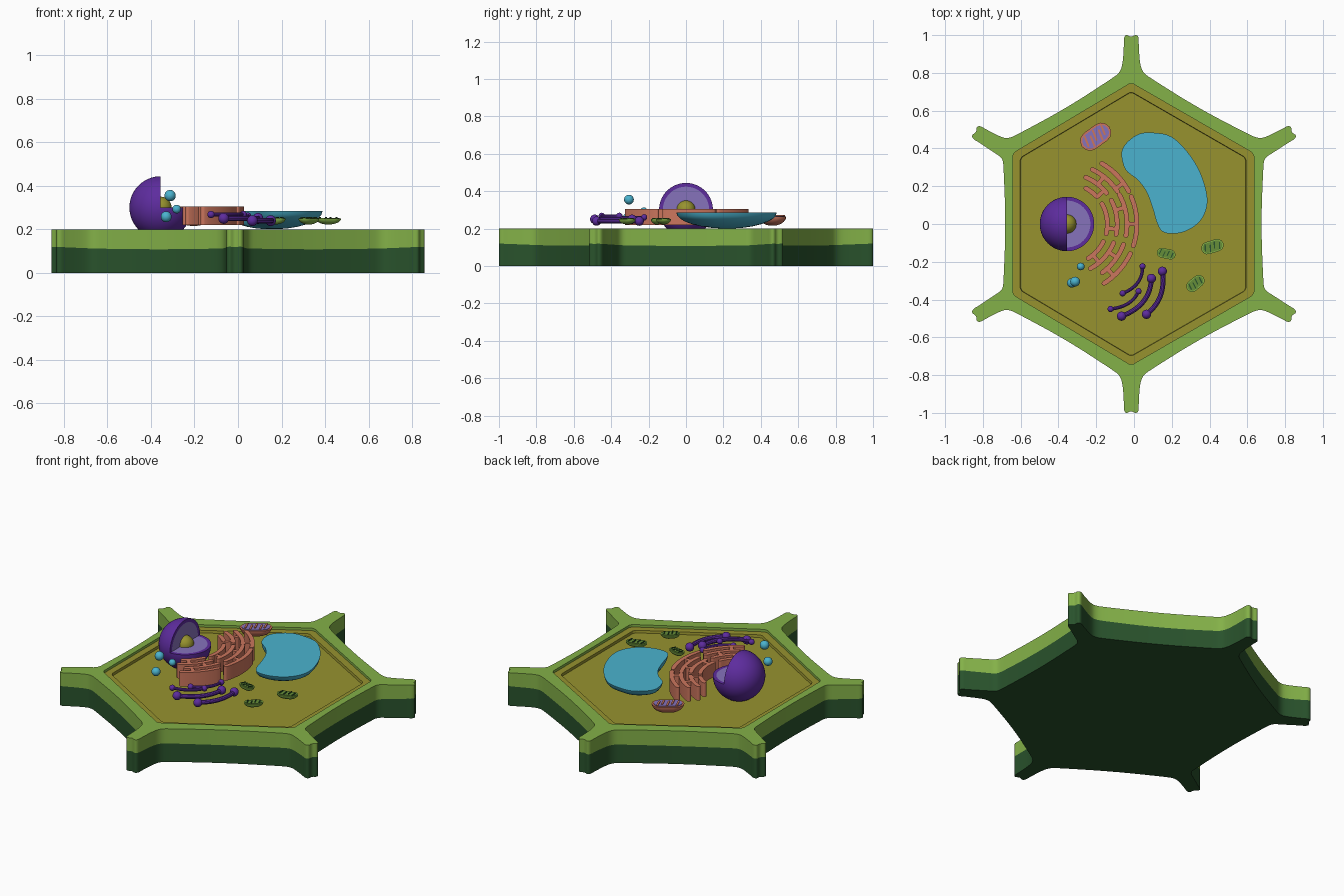
import bpy, bmesh, math
from mathutils import Vector, Matrix

if "Cube" in bpy.data.objects:
    bpy.data.objects.remove(bpy.data.objects["Cube"])

def mat(name, c):
    m = bpy.data.materials.new(name)
    m.diffuse_color = (*c, 1)
    m.use_nodes = True
    m.node_tree.nodes["Principled BSDF"].inputs["Base Color"].default_value = m.diffuse_color
    return m

LIGHT = mat("light_green", (0.23, 0.44, 0.065))
DARK = mat("dark_green", (0.022, 0.085, 0.025))
OLIVE = mat("olive", (0.31, 0.29, 0.028))
CYAN = mat("cyan", (0.07, 0.45, 0.62))
PURPLE = mat("purple", (0.11, 0.025, 0.34))
LAVENDER = mat("lavender", (0.24, 0.17, 0.50))
PINK = mat("salmon", (0.60, 0.18, 0.11))
MID = mat("leaf_green", (0.13, 0.27, 0.04))

def finish(bm, name, mats, angle=35):
    bmesh.ops.recalc_face_normals(bm, faces=bm.faces)
    me = bpy.data.meshes.new(name)
    bm.to_mesh(me)
    bm.free()
    for m in mats:
        me.materials.append(m)
    me.shade_smooth()
    me.set_sharp_from_angle(angle=math.radians(angle))
    ob = bpy.data.objects.new(name, me)
    bpy.context.collection.objects.link(ob)
    return ob

def bridge(bm, a, b, mi=0, closed=True):
    n = len(a)
    for i in range(n if closed else n - 1):
        j = (i + 1) % n
        bm.faces.new((a[i], a[j], b[j], b[i])).material_index = mi

def ring(bm, pts):
    return [bm.verts.new(p) for p in pts]

def prism(bm, outline, z0, z1, mi=0):
    a = ring(bm, [(x, y, z0) for x, y in outline])
    b = ring(bm, [(x, y, z1) for x, y in outline])
    bridge(bm, a, b, mi)
    bm.faces.new(a).material_index = mi
    bm.faces.new(b).material_index = mi

def bowl(bm, outline, ztop, depth, mi=0):
    # flat top, rounded underside
    n = len(outline)
    cx, cy = sum(p[0] for p in outline) / n, sum(p[1] for p in outline) / n
    prev = None
    for k in range(8):
        t = k / 7 * 1.45
        s, z = math.cos(t), ztop - depth * math.sin(t)
        r = ring(bm, [(cx + (x - cx) * s, cy + (y - cy) * s, z) for x, y in outline])
        if prev:
            bridge(bm, prev, r, mi)
        else:
            bm.faces.new(r).material_index = mi
        prev = r
    bm.faces.new(prev).material_index = mi

def ribbon(path, w):
    # outline of a strip with round ends along a 2D path
    P = [Vector(p) for p in path]
    T = [(P[min(i + 1, len(P) - 1)] - P[max(i - 1, 0)]).normalized() for i in range(len(P))]
    N = [Vector((-t.y, t.x)) for t in T]
    h = w / 2
    cap = lambda p, t, n: [p + (n * math.cos(a) + t * math.sin(a)) * h
                           for a in (math.pi * k / 6 for k in range(1, 6))]
    return ([p + n * h for p, n in zip(P, N)] + cap(P[-1], T[-1], N[-1])
            + [p - n * h for p, n in zip(P[::-1], N[::-1])] + cap(P[0], -T[0], -N[0]))

def ball(bm, c, r, seg=20):
    bmesh.ops.create_uvsphere(bm, u_segments=seg, v_segments=seg // 2 + 2, radius=r,
                              matrix=Matrix.Translation(c))

# cell wall outline: six flared arms on a hexagon
arm = [(.77, -.10), (.80, -.06), (.85, -.045), (.95, -.039), (.985, -.04), (1, -.025), (.985, 0)]
arm += [(u, -v) for u, v in arm[-2::-1]]
out = []
for k in range(6):
    a = math.radians(30 + 60 * k)
    f = 1 if k in (1, 4) else .982
    for u, v in arm:
        u *= f if u > .82 else 1
        out.append((u * math.cos(a) - v * math.sin(a), u * math.sin(a) + v * math.cos(a)))
    a += math.radians(30)
    out.append((.705 * math.cos(a), .705 * math.sin(a)))
out = [(x * .963, y) if abs(x) < .74 and abs(y) < .36 else (x, y) for x, y in out]
for _ in range(2):
    out = [tuple(p[i] * w + q[i] * (1 - w) for i in (0, 1))
           for p, q in zip(out, out[1:] + out[:1]) for w in (.75, .25)]
s = 1 / max(y for x, y in out)
sx = .857 / max(x for x, y in out)
out = [(x * sx, y * s) for x, y in out]
skew = lambda x: x - .015 * (1 - min(1, abs(x) / .86))

def hexring(ap, z):
    pts = []
    for x, y in out:
        t = math.atan2(y, x)
        d = (t + math.pi / 6) % (math.pi / 3) - math.pi / 6
        r = min(ap / math.cos(d), ap * 1.145)
        pts.append((skew(r * math.cos(t)), r * math.sin(t) * 1.015, z))
    return pts

outer = lambda zf: [(skew(x), y, zf(x, y)) for x, y in out]
bm = bmesh.new()
r0 = ring(bm, outer(lambda x, y: 0))
r1 = ring(bm, outer(lambda x, y: .108 + .04 * min(.3, max(0, math.hypot(x, y) - .7))))
r2 = ring(bm, outer(lambda x, y: .2))
r3 = ring(bm, hexring(.638, .2))
r4 = ring(bm, hexring(.638, .18))
bm.faces.new(r0).material_index = 1
bridge(bm, r0, r1, 1)
bridge(bm, r1, r2)
bridge(bm, r2, r3)
bridge(bm, r3, r4)
finish(bm, "cell_wall", [LIGHT, DARK])

# cytoplasm floor with stepped ledge
bm = bmesh.new()
a = ring(bm, hexring(.638, .185))
b = ring(bm, hexring(.598, .185))
c = ring(bm, hexring(.596, .17))
bridge(bm, a, b)
bridge(bm, b, c)
bm.faces.new(c)
ob = finish(bm, "cytoplasm", [OLIVE])

# nucleus: half disc spun 270 degrees about y, caps show shell and inside
C, R, RI = Vector((-.355, 0, .3)), .144, .124
bm = bmesh.new()
def arc(r, ang, n=32):
    return ring(bm, [C + Vector((r * math.sin(p) * math.cos(ang), -r * math.cos(p),
                                 r * math.sin(p) * math.sin(ang)))
                     for p in (math.pi * j / n for j in range(n + 1))])
spins = [arc(R, math.radians(90 + 270 * i / 48)) for i in range(49)]
for p, q in zip(spins, spins[1:]):
    bridge(bm, p, q, 0, False)
for sp, ang in ((spins[0], math.pi / 2), (spins[-1], 0)):
    inner = arc(RI, ang)
    bridge(bm, sp, inner, 0, False)
    bm.faces.new(inner).material_index = 1
bmesh.ops.remove_doubles(bm, verts=bm.verts, dist=1e-5)
finish(bm, "nucleus", [PURPLE, LAVENDER])

bm = bmesh.new()
ball(bm, C, .05, 28)
finish(bm, "nucleolus", [OLIVE])

# vacuole from a smooth closed outline
V = [(-.066, .377), (-.034, .435), (.03, .478), (.108, .483), (.198, .462), (.282, .383),
     (.351, .272), (.388, .14), (.372, .05), (.319, -.013), (.24, -.048), (.16, -.045),
     (.124, 0), (.098, .087), (.066, .171), (.018, .235), (-.045, .288)]
V = [Vector(p) for p in V]
pts = []
for i in range(len(V)):
    p0, p1, p2, p3 = (V[(i + k) % len(V)] for k in (-1, 0, 1, 2))
    for t in (0, .25, .5, .75):
        pts.append(.5 * (2 * p1 + (p2 - p0) * t + (2 * p0 - 5 * p1 + 4 * p2 - p3) * t * t
                         + (3 * p1 - p0 - 3 * p2 + p3) * t ** 3))
bm = bmesh.new()
bowl(bm, pts, .285, .085)
finish(bm, "vacuole", [CYAN])

# endoplasmic reticulum: curved walls around the nucleus, joined by short bridges
bm = bmesh.new()
pol = lambda r, d: (C.x + r * math.cos(math.radians(d)), r * math.sin(math.radians(d)))
groups = [((28, 60), (33, 65), (38, 68), (44, 62), (36, 52, 42)),
          ((-18, 23), (-11, 29), (-12, 28), (-14, 30), (0, 16, -6)),
          ((-58, -25), (-54, -20), (-62, -22), (-58, -26), (-48, -34, -50))]
for g in groups:
    for r, (d0, d1) in zip((.37, .318, .266, .214), g):
        prism(bm, ribbon([pol(r, d0 + (d1 - d0) * k / 10) for k in range(11)], .025), .22, .305)
    for r, d in zip((.37, .318, .266), g[4]):
        prism(bm, ribbon([pol(r, d), pol(r - .052, d)], .022), .221, .304)
finish(bm, "endoplasmic_reticulum", [PINK])

# golgi: curved tubes with bulbs at both ends
golgi = [((.045, -.224), (.02, -.31), (-.06, -.367), .26, .009, .017),
         ((.092, -.288), (.05, -.41), (-.066, -.488), .25, .013, .025),
         ((.15, -.25), (.14, -.38), (.066, -.478), .24, .013, .025),
         ((.024, -.356), (-.03, -.42), (-.124, -.45), .268, .009, .017)]
bm = bmesh.new()
for a, m, b, z, r, rb in golgi:
    a, m, b = Vector(a), Vector(m), Vector(b)
    P = [a * (1 - t) * (1 - 2 * t) + m * 4 * t * (1 - t) + b * t * (2 * t - 1)
         for t in (k / 16 for k in range(17))]
    prev = None
    for i, p in enumerate(P):
        t = (P[min(i + 1, 16)] - P[max(i - 1, 0)]).normalized()
        cur = ring(bm, [(p.x - t.y * r * math.cos(q), p.y + t.x * r * math.cos(q), z + r * math.sin(q))
                        for q in (math.tau * k / 10 for k in range(10))])
        if prev:
            bridge(bm, prev, cur)
        prev = cur
    for e in (a, b):
        ball(bm, (e.x, e.y, z), rb, 14)
finish(bm, "golgi_body", [PURPLE])

# vesicles
bm = bmesh.new()
for c, r in (((-.312, -.305, .355), .026), ((-.282, -.225, .293), .02), ((-.33, -.312, .258), .025)):
    ball(bm, c, r)
finish(bm, "vesicles", [CYAN])

# capsule organelles: bowl body, inset plate and folded ridge on top
def organelle(name, cx, cy, ln, w, deg, ztop, depth, mats, folds):
    d = Vector((math.cos(math.radians(deg)), math.sin(math.radians(deg))))
    n, c = Vector((-d.y, d.x)), Vector((cx, cy))
    line = lambda l: [c + d * l * (k / 8 - .5) for k in range(9)]
    bm = bmesh.new()
    bowl(bm, ribbon(line(ln - w), w), ztop, depth)
    prism(bm, ribbon(line(ln - w), w * .78), ztop - .004, ztop + .003, 1)
    for k in range(folds):
        u = (ln - w * .7) * (k / (folds - 1) - .5)
        v = w * .08 * (-1) ** k
        p = c + d * u + n * v
        prism(bm, ribbon([p - n * w * .24 - d * w * .06, p + n * w * .24 + d * w * .06], w * .1),
              ztop, ztop + .007, 2)
    finish(bm, name, mats)

organelle("mitochondrion", -.203, .462, .18, .105, 36, .265, .05, [PINK, LAVENDER, PINK], 5)
for i, (x, y, l, w, a) in enumerate([(.17, -.157, .10, .052, -12), (.415, -.12, .122, .066, 17),
                                     (.325, -.315, .108, .062, 40)]):
    organelle("chloroplast_%d" % (i + 1), x, y, l, w, a, .25, .028, [LIGHT, MID, DARK], 4)
